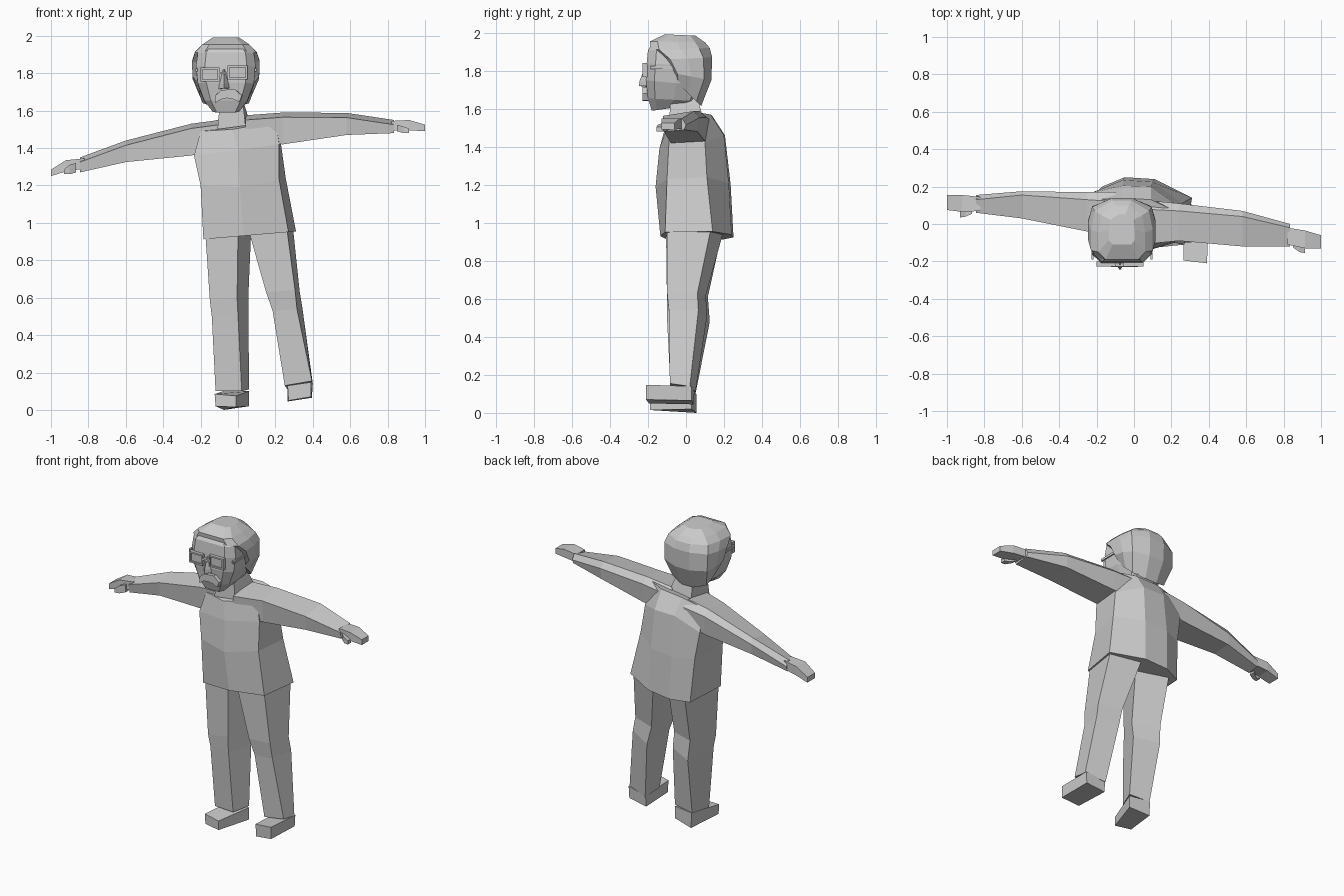
import bpy, bmesh

grey = bpy.data.materials.new("plain_grey")
grey.diffuse_color = (0.6, 0.6, 0.6, 1)


def loft(name, rings):
    """Skin a stack of equal-length point rings and cap both ends."""
    bm = bmesh.new()
    vs = [[bm.verts.new(p) for p in r] for r in rings]
    n = len(vs[0])
    for a, b in zip(vs, vs[1:]):
        for i in range(n):
            j = (i + 1) % n
            bm.faces.new((a[i], a[j], b[j], b[i]))
    bm.faces.new(vs[0][::-1])
    bm.faces.new(vs[-1])
    bmesh.ops.recalc_face_normals(bm, faces=bm.faces)
    me = bpy.data.meshes.new(name)
    bm.to_mesh(me)
    bm.free()
    me.materials.append(grey)
    ob = bpy.data.objects.new(name, me)
    bpy.context.collection.objects.link(ob)
    return ob


def box(name, x0, x1, y0, y1, z0, z1):
    return loft(name, [[(x0, y0, z), (x1, y0, z), (x1, y1, z), (x0, y1, z)] for z in (z0, z1)])


# Jacket body: front left, centre, right, then round the back
def hem(x, y):
    return (x, y, 0.928 + 0.085 * x)


loft("jacket", [
    [hem(-.185, -.1), hem(.03, -.135), hem(.27, -.11), hem(.31, .14),
     hem(.11, .24), hem(-.05, .25), hem(-.17, .2)],
    [(-.2, -.1, 1.2), (.01, -.16, 1.19), (.22, -.1, 1.23), (.255, .11, 1.24),
     (.1, .225, 1.21), (-.06, .235, 1.2), (-.19, .18, 1.2)],
    [(-.235, -.07, 1.36), (0, -.14, 1.39), (.22, -.09, 1.42), (.23, .1, 1.42),
     (.09, .2, 1.46), (-.06, .205, 1.46), (-.22, .17, 1.38)],
    [(-.2, -.05, 1.49), (-.03, -.11, 1.5), (.2, -.085, 1.54), (.22, .07, 1.58),
     (.09, .13, 1.57), (-.07, .14, 1.56), (-.2, .13, 1.53)],
])


# Sleeves: x, back y, ridge y, front y, top z, bottom z
def sleeve(name, stations):
    loft(name, [[(x, yb, zt - .035), (x, yr, zt), (x, yf, zt - .025),
                 (x, yf + .01, zb), (x, yb - .01, zb + .01)]
                for x, yb, yr, yf, zt, zb in stations])


sleeve("left_sleeve", [(-.1, .17, .12, -.07, 1.55, 1.40), (-.25, .17, .13, -.04, 1.53, 1.36),
                       (-.6, .175, .155, .03, 1.44, 1.325), (-.845, .155, .13, .06, 1.35, 1.27)])
sleeve("right_sleeve", [(.04, .13, .08, -.11, 1.575, 1.43), (.24, .11, .07, -.09, 1.59, 1.42),
                        (.58, .07, .04, -.12, 1.588, 1.47), (.835, 0, -.02, -.12, 1.55, 1.48)])


# Hands: tapering mitten and a thumb
def hand(name, stations):
    loft(name, [[(x, yb, zb), (x, yf, zb), (x, yf, zt), (x, yb, zt)]
                for x, yb, yf, zt, zb in stations])


hand("left_hand", [(-.82, .145, .07, 1.345, 1.29), (-.92, .155, .065, 1.335, 1.275),
                   (-1.0, .155, .075, 1.285, 1.25)])
hand("left_thumb", [(-.865, .09, .055, 1.32, 1.27), (-.9, .07, .04, 1.31, 1.26),
                    (-.93, .07, .035, 1.285, 1.26)])
hand("right_hand", [(.82, -.02, -.11, 1.545, 1.495), (.915, -.035, -.13, 1.55, 1.495),
                    (1.0, -.06, -.13, 1.525, 1.49)])
hand("right_thumb", [(.85, -.09, -.125, 1.525, 1.49), (.885, -.11, -.15, 1.515, 1.48),
                     (.915, -.12, -.155, 1.505, 1.48)])


# Trouser legs
loft("left_trouser", [
    [(-.12, -.07, .1), (.02, -.08, .1), (.06, .03, .11), (-.08, .05, .1)],
    [(-.14, -.09, .5), (0, -.1, .5), (.055, .06, .5), (-.1, .125, .48)],
    [(-.15, -.1, .58), (-.005, -.1, .6), (.055, .045, .6), (-.11, .115, .61)],
    [(-.175, -.095, .95), (0, -.105, .95), (.07, .1, .95), (-.12, .19, .95)]])
loft("right_trouser", [
    [(.25, -.08, .13), (.395, -.085, .155), (.4, .02, .14), (.265, .05, .11)],
    [(.185, -.09, .53), (.315, -.09, .54), (.345, .065, .54), (.21, .11, .5)],
    [(.15, -.1, .63), (.305, -.1, .64), (.33, .06, .63), (.18, .105, .62)],
    [(.055, -.095, .965), (.262, -.1, .965), (.295, .13, .965), (.1, .2, .965)]])

# Shoes
loft("left_shoe", [
    [(-.12, -.17, .02), (-.01, -.19, .015), (.06, .03, .02), (-.075, .055, 0)],
    [(-.125, -.17, .085), (-.01, -.19, .075), (.06, .03, .1), (-.08, .055, .1)]])
loft("right_shoe", [
    [(.27, -.195, .05), (.39, -.21, .07), (.395, .03, .065), (.265, .04, .045)],
    [(.265, -.195, .13), (.39, -.21, .148), (.4, .03, .14), (.265, .045, .12)]])


# Head and hair share one ring shape
CX = -.065


def head_ring(w, yf, yb, zf, zb):
    d = yb - yf
    shape = [(-.7, 0), (.7, 0), (1, .14), (1, .5), (.88, .82), (.3, 1),
             (-.3, 1), (-.88, .82), (-1, .5), (-1, .14)]
    return [(CX + w * a, yf + d * t, zf + (zb - zf) * t) for a, t in shape]


loft("neck", [[(-.11, -.09, 1.5), (.04, -.09, 1.52), (.06, .09, 1.55), (-.1, .09, 1.54)],
              [(-.095, -.08, 1.66), (.025, -.08, 1.66), (.025, .06, 1.66), (-.095, .06, 1.66)]])
loft("head", [head_ring(*r) for r in [
    (.07, -.18, .0, 1.59, 1.615), (.115, -.2, .07, 1.655, 1.64),
    (.15, -.212, .11, 1.75, 1.72), (.16, -.207, .125, 1.84, 1.82),
    (.15, -.2, .12, 1.91, 1.9), (.11, -.17, .08, 1.955, 1.95)]])
loft("hair", [head_ring(*r) for r in [
    (.14, -.06, .08, 1.75, 1.615), (.178, -.075, .133, 1.79, 1.75),
    (.181, -.12, .138, 1.86, 1.87), (.165, -.185, .125, 1.91, 1.92),
    (.125, -.19, .1, 1.955, 1.95), (.07, -.11, .05, 1.992, 1.985)]])


# Glasses: raised rims around thin lenses, bridge and side arms
def lens(side, x0, x1, z0, z1):
    t = .01
    box(side + "_lens", x0, x1, -.218, -.2, z0, z1)
    for part, a, b, c, d in (("top", x0, x1, z1 - t, z1), ("bottom", x0, x1, z0, z0 + t),
                             ("inner", x0, x0 + t, z0, z1), ("outer", x1 - t, x1, z0, z1)):
        box(side + "_rim_" + part, a, b, -.228, -.2, c, d)


lens("left", -.2, -.1, 1.757, 1.83)
lens("right", -.055, .05, 1.767, 1.842)
box("glasses_bridge", -.1, -.055, -.228, -.2, 1.795, 1.808)
for side, x in (("left", -.228), ("right", .088)):
    box(side + "_glasses_arm", x, x + .012, -.19, -.06, 1.81, 1.825)

# Nose and moustache
loft("nose", [[(-.11, -.2, 1.715), (-.075, -.247, 1.72), (-.04, -.2, 1.72)],
              [(-.108, -.2, 1.74), (-.075, -.245, 1.745), (-.042, -.2, 1.745)],
              [(-.085, -.2, 1.82), (-.075, -.216, 1.82), (-.065, -.2, 1.82)]])
outline = [(-.125, 1.64), (-.095, 1.66), (-.06, 1.667), (-.02, 1.66), (.01, 1.645),
           (.025, 1.68), (-.015, 1.715), (-.09, 1.71), (-.125, 1.68)]
loft("moustache", [[(x, -.18, z) for x, z in outline],
                   [(CX + .95 * (x - CX), -.23, z) for x, z in outline]])
